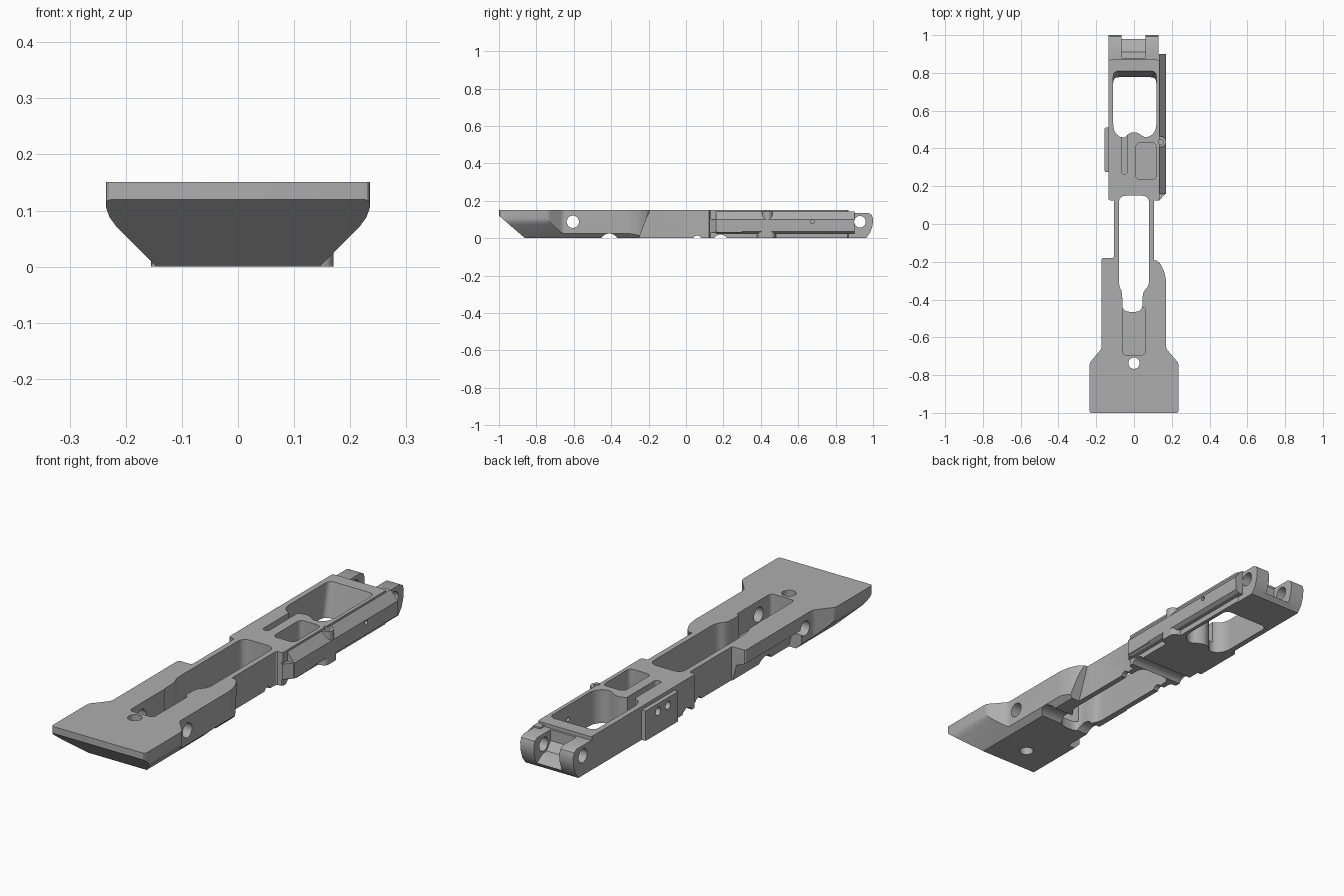
import bpy, bmesh, math
from mathutils import Vector

cube = bpy.data.objects.get("Cube")
if cube:
    bpy.data.objects.remove(cube, do_unlink=True)

grey = bpy.data.materials.new("plain grey")
grey.use_nodes = True
grey.diffuse_color = (0.42, 0.42, 0.42, 1)
grey.node_tree.nodes["Principled BSDF"].inputs["Base Color"].default_value = grey.diffuse_color


def prism(name, pts, lo, hi, axis="z", end_pts=None):
    """Extrude a 2D outline along an axis; end_pts lets the far end differ."""
    place = {"x": lambda p, h: (h, p[0], p[1]),
             "y": lambda p, h: (p[0], h, p[1]),
             "z": lambda p, h: (p[0], p[1], h)}[axis]
    bm = bmesh.new()
    a = [bm.verts.new(place(p, lo)) for p in pts]
    b = [bm.verts.new(place(p, hi)) for p in (end_pts or pts)]
    bm.faces.new(a)
    bm.faces.new(b)
    for i in range(len(a)):
        j = (i + 1) % len(a)
        bm.faces.new((a[i], a[j], b[j], b[i]))
    bmesh.ops.recalc_face_normals(bm, faces=bm.faces)
    mesh = bpy.data.meshes.new(name)
    bm.to_mesh(mesh)
    bm.free()
    mesh.materials.append(grey)
    obj = bpy.data.objects.new(name, mesh)
    bpy.context.collection.objects.link(obj)
    return obj


def rounded(pts, r, n=6):
    """Round every corner of an outline with a quadratic arc."""
    out = []
    for i, p in enumerate(pts):
        p, a, b = Vector(p), Vector(pts[i - 1]), Vector(pts[(i + 1) % len(pts)])
        s = p + (a - p).normalized() * min(r, (a - p).length * 0.49)
        e = p + (b - p).normalized() * min(r, (b - p).length * 0.49)
        for k in range(n + 1):
            t = k / n
            out.append(s * (1 - t) ** 2 + p * 2 * t * (1 - t) + e * t * t)
    return out


def rect(x0, x1, y0, y1):
    return [(x0, y0), (x1, y0), (x1, y1), (x0, y1)]


def circle(x, y, r, n=24):
    return [(x + r * math.cos(i * math.tau / n), y + r * math.sin(i * math.tau / n))
            for i in range(n)]


def combine(target, tool, operation):
    mod = target.modifiers.new("join", "BOOLEAN")
    mod.operation, mod.object, mod.solver = operation, tool, "EXACT"
    bpy.context.view_layer.update()
    graph = bpy.context.evaluated_depsgraph_get()
    mesh = bpy.data.meshes.new_from_object(target.evaluated_get(graph))
    target.modifiers.clear()
    target.data = mesh
    bpy.data.objects.remove(tool, do_unlink=True)


def cut(*args, **kw):
    combine(body, prism("cutter", *args, **kw), "DIFFERENCE")


def add(*args, **kw):
    combine(body, prism("addition", *args, **kw), "UNION")


H = 0.151
# Main body: wide end pad, shoulders, slim rails and forward block
outline = [(-0.235, -1), (0.235, -1), (0.235, -0.735), (0.17, -0.66), (0.17, -0.3),
           (0.16, -0.25), (0.14, -0.21), (0.105, -0.18), (0.105, 0.125), (0.135, 0.125),
           (0.135, 0.87), (-0.135, 0.87), (-0.135, 0.125), (-0.105, 0.125),
           (-0.105, -0.18), (-0.172, -0.18), (-0.172, -0.66), (-0.235, -0.735)]
body = prism("frame_body", rounded(outline, 0.012, 3), 0, H)

# Bevelled underside of the pad and shoulders
cut([(-1.1, -0.02), (-0.837, -0.02), (-1.0, 0.12), (-1.1, 0.206)], -0.4, 0.4, "x")
for s in (-1, 1):
    side = [(0.125, -0.02), (0.218, 0.073), (0.229, 0.088), (0.235, 0.105),
            (0.236, 0.12), (0.3, 0.12), (0.3, -0.02)]
    cut([(s * x, z) for x, z in side], -1.1, -0.17, "y")

# Slanted right shoulder and undercut left shoulder
cut([(-0.19, 0.16), (-0.255, -0.01), (-0.1, -0.01), (-0.1, 0.16)], 0.1055, 0.2, "x")
cut([(-0.3, 0.06), (-0.172, 0.09), (-0.125, 0.07), (-0.107, -0.01), (-0.3, -0.01)],
    -0.58, -0.1, "y")

# Side rail, its boss, and the small block on the opposite side
add([(0.1, 0.142), (0.135, 0.142), (0.17, 0.1), (0.17, 0.035), (0.155, 0.025), (0.1, 0.025)],
    0.16, 0.9, "y")
add([(0.1, 0.125), (0.135, 0.125), (0.17, 0.165), (0.17, 0.3), (0.1, 0.3)], 0.03, 0.1)
add(rounded([(0.1, 0.37), (0.17, 0.39), (0.17, 0.47), (0.1, 0.49)], 0.02), 0, 0.09)
add(circle(0.142, 0.435, 0.028), 0.06, 0.143)
add(rounded(rect(-0.155, -0.1, 0.275, 0.51), 0.006, 2), 0, 0.135)

# Pivot lugs at the far end
add([(0.8, 0), (0.962, 0), (0.985, 0.03), (0.998, 0.07), (1.0, 0.105), (0.993, 0.125),
     (0.975, 0.135), (0.8, 0.135)], -0.135, 0.13, "x")
cut([(0.88, 0.2), (0.88, 0.085), (0.91, 0.05), (0.94, 0.045), (0.98, 0.02), (1.1, 0.02),
     (1.1, 0.2)], -0.066, 0.062, "x")

# Forward window with sloped end and scalloped near edge
rear = [(-0.11, 0.5), (-0.085, 0.465), (-0.05, 0.455), (-0.03, 0.478), (0, 0.488),
        (0.03, 0.478), (0.055, 0.458), (0.09, 0.465), (0.118, 0.5)]
low = rounded(rear + [(0.118, 0.775), (-0.11, 0.775)], 0.03)
high = rounded(rear + [(0.118, 0.812), (-0.11, 0.812)], 0.03)
cut(low, -0.01, 0.16, end_pts=high)

# Middle window, narrow neck and blind pockets
cut(rounded([(-0.08, -0.33), (-0.062, -0.36), (-0.062, -0.465), (0.045, -0.465),
             (0.045, -0.36), (0.08, -0.33), (0.08, 0.15), (-0.08, 0.15)], 0.04), -0.01, 0.2)
cut(rounded(rect(-0.06, 0.06, -0.693, -0.44), 0.02), 0.045, 0.2)
cut(rounded(rect(0.01, 0.117, 0.235, 0.43), 0.025), 0.04, 0.2)
cut(rounded(rect(-0.066, -0.035, 0.265, 0.48), 0.015), 0.05, 0.2)

# Vertical holes
cut(circle(0, -0.737, 0.03), -0.1, 0.3)
cut(circle(0.142, 0.435, 0.013), 0.05, 0.3)

# Cross holes and underside grooves: y, z, radius, x range
for y, z, r, x0, x1 in [(-0.605, 0.088, 0.033, -0.4, 0.4), (0.93, 0.088, 0.031, -0.4, 0.4),
                        (0.35, 0.1, 0.018, -0.4, -0.07), (0.42, 0.1, 0.018, -0.4, -0.07),
                        (0.675, 0.088, 0.01, 0.1, 0.3), (-0.41, -0.025, 0.05, -0.4, 0.4),
                        (0.06, -0.008, 0.022, -0.4, 0.4), (0.185, -0.02, 0.04, -0.4, 0.4)]:
    cut(circle(y, z, r), x0, x1, "x")

bpy.context.view_layer.objects.active = body
body.select_set(True)
bpy.ops.object.shade_smooth_by_angle(angle=math.radians(30))
